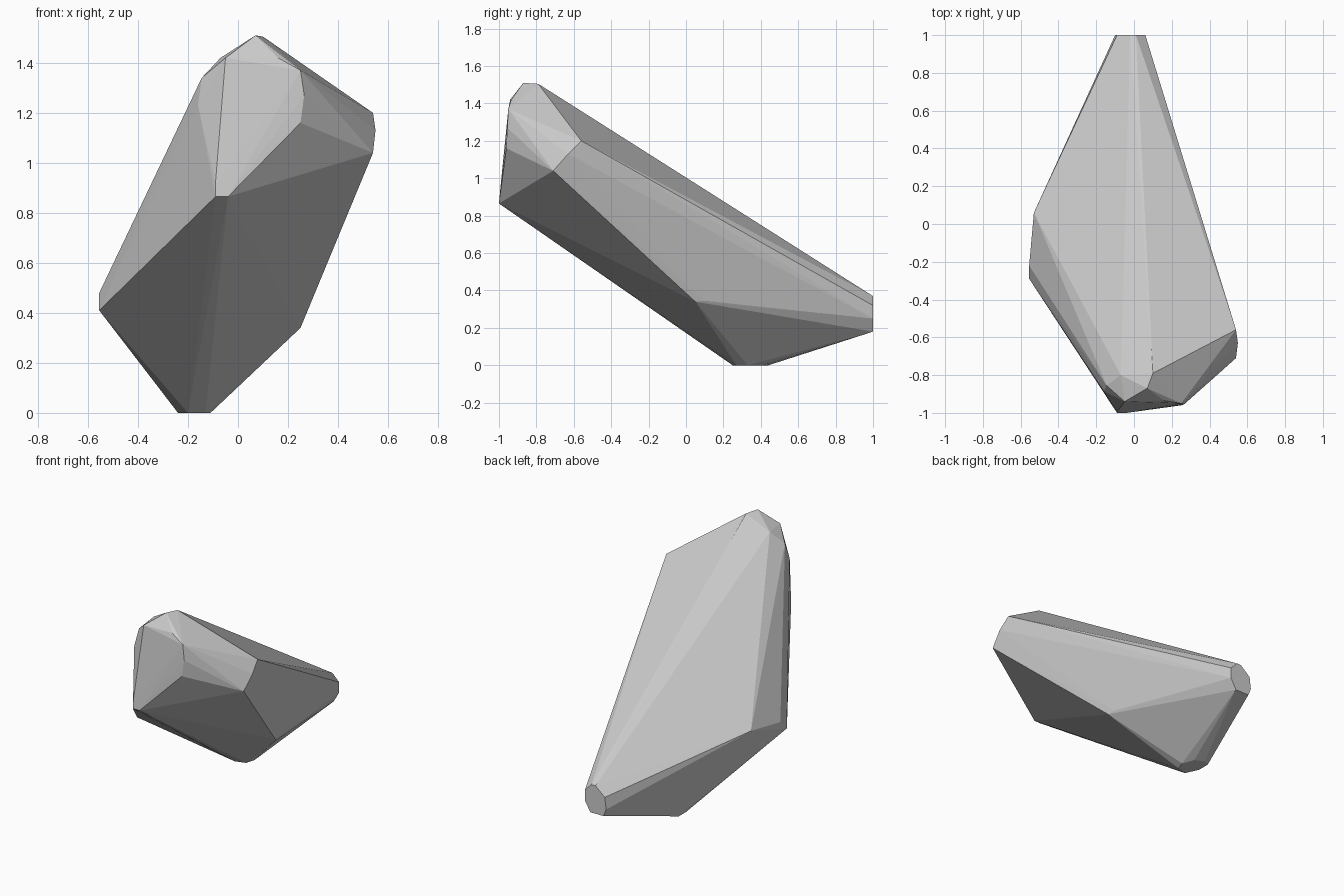
import bpy, bmesh

# Small facets at each end of the stone; the hull spans between them
back_end = [(x, 1.0, z) for x, z in [
    (-0.02, 0.37), (0.01, 0.37), (0.06, 0.32), (0.06, 0.25),
    (0.02, 0.18), (-0.08, 0.18), (-0.10, 0.23), (-0.09, 0.31)]]
base = [(x, y, 0.0) for x, y in [
    (-0.24, 0.42), (-0.24, 0.34), (-0.20, 0.25), (-0.13, 0.27),
    (-0.11, 0.33), (-0.14, 0.41), (-0.20, 0.44)]]
# Rounded nose at the top front
nose = [(0.07, -0.87, 1.51), (0.10, -0.79, 1.505), (-0.07, -0.80, 1.42),
        (-0.145, -0.855, 1.34), (-0.16, -0.885, 1.23), (0.16, -0.935, 1.42),
        (0.25, -0.95, 1.37), (0.265, -0.955, 1.27), (0.25, -0.96, 1.16),
        (-0.05, -0.94, 1.42), (-0.09, -1.0, 0.865), (-0.04, -1.0, 0.865),
        (-0.09, -0.995, 0.92)]
# Side corners
right_corner = [(0.54, -0.56, 1.20), (0.55, -0.63, 1.13), (0.54, -0.71, 1.04)]
lower_right = [(0.25, 0.05, 0.34), (0.245, 0.10, 0.345)]
left_corner = [(-0.555, -0.29, 0.41), (-0.555, -0.22, 0.48), (-0.53, 0.06, 0.52)]

bm = bmesh.new()
for p in back_end + base + nose + right_corner + lower_right + left_corner:
    bm.verts.new(p)
bmesh.ops.convex_hull(bm, input=bm.verts[:])
loose = [v for v in bm.verts if not v.link_faces]
bmesh.ops.delete(bm, geom=loose, context='VERTS')
# Merge the coplanar end caps into single faces
bmesh.ops.dissolve_limit(bm, angle_limit=0.005, verts=bm.verts[:], edges=bm.edges[:])
bmesh.ops.recalc_face_normals(bm, faces=bm.faces[:])

mesh = bpy.data.meshes.new("faceted_rock")
bm.to_mesh(mesh)
bm.free()
bpy.context.collection.objects.link(bpy.data.objects.new("faceted_rock", mesh))
